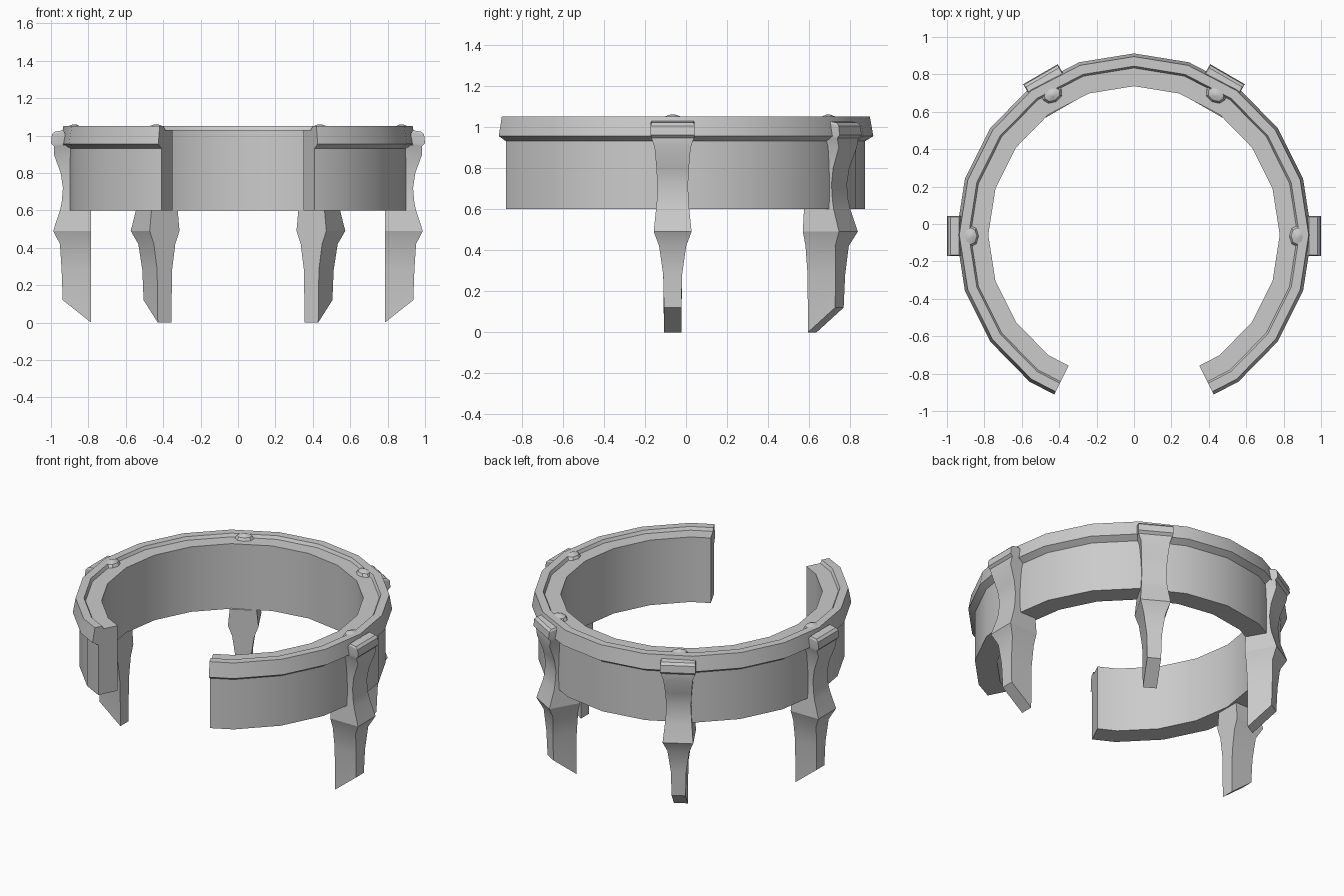
import bpy, bmesh
from math import radians, cos, sin, pi
from mathutils import Matrix, Vector

if "Cube" in bpy.data.objects:
    bpy.data.objects.remove(bpy.data.objects["Cube"])

CY = -0.058      # ring centre in y
SX = 0.98        # the ring is slightly narrower in x


def loft(name, loops, matrices=(Matrix(),)):
    """Skin a list of closed loops, cap both ends; one copy per matrix."""
    bm = bmesh.new()
    for m in matrices:
        rows = [[bm.verts.new(m @ Vector(p)) for p in loop] for loop in loops]
        n = len(rows[0])
        for a, b in zip(rows, rows[1:]):
            for i in range(n):
                j = (i + 1) % n
                bm.faces.new((a[i], a[j], b[j], b[i]))
        bm.faces.new(rows[0])
        bm.faces.new(rows[-1])
    bmesh.ops.recalc_face_normals(bm, faces=bm.faces)
    me = bpy.data.meshes.new(name)
    bm.to_mesh(me)
    bm.free()
    ob = bpy.data.objects.new(name, me)
    bpy.context.collection.objects.link(ob)
    bpy.ops.object.select_all(action='DESELECT')
    ob.select_set(True)
    bpy.context.view_layer.objects.active = ob
    bpy.ops.object.shade_smooth_by_angle(angle=radians(25))
    return ob


# Open ring: 20-sided sweep of a flanged profile, with a gap at the front
profile = [(0.795, 0.60), (0.93, 0.60), (0.93, 0.93), (0.97, 0.955),
           (0.953, 1.05), (0.902, 1.05), (0.892, 1.03), (0.795, 1.03)]
angles = [-63] + [-54 + 18 * i for i in range(17)] + [243]
loops = []
for a in angles:
    k = cos(radians(9)) if a in (-63, 243) else 1.0
    c, s = cos(radians(a)) * k, sin(radians(a)) * k
    loops.append([(SX * r * c, CY + r * s, z) for r, z in profile])
loft("open_ring", loops)

# Legs: rows of (inner z, outer z, inner radius, outer radius, half width)
leg_rows = [
    (0.00, 0.12, 0.785, 0.937, 0.042),
    (0.28, 0.28, 0.785, 0.943, 0.046),
    (0.42, 0.42, 0.785, 0.952, 0.066),
    (0.49, 0.49, 0.785, 0.988, 0.092),
    (0.599, 0.599, 0.785, 0.952, 0.081),
    (0.64, 0.64, 0.86, 0.943, 0.077),
    (0.72, 0.72, 0.86, 0.936, 0.075),
    (0.80, 0.80, 0.86, 0.948, 0.079),
    (0.90, 0.90, 0.86, 0.985, 0.088),
    (0.95, 0.95, 0.88, 0.985, 0.105),
]
# Clip head hooked over the outer lip
head_rows = [
    (0.955, 0.945, 0.90, 0.985, 0.105),
    (0.96, 0.96, 0.90, 1.00, 0.107),
    (1.02, 1.005, 0.93, 0.995, 0.107),
    (1.028, 1.02, 0.935, 0.980, 0.102),
]


def sections(rows):
    return [[(ri, -w, zi), (ro, -w, zo), (ro, w, zo), (ri, w, zi)]
            for zi, zo, ri, ro, w in rows]


places = [Matrix.Translation((0, -0.065, 0)) @ Matrix.Rotation(radians(a), 4, 'Z')
          for a in (0, 60, 120, 180)]
loft("legs", sections(leg_rows), places)
loft("leg_clip_heads", sections(head_rows), places)

# Small pointed studs on the ring top above each leg
stud = [[(0.875 + r * cos(i * pi / 4), 1.3 * r * sin(i * pi / 4), z) for i in range(8)]
        for r, z in ((0.05, 1.02), (0.035, 1.048), (0.008, 1.06))]
loft("top_studs", stud, places)
